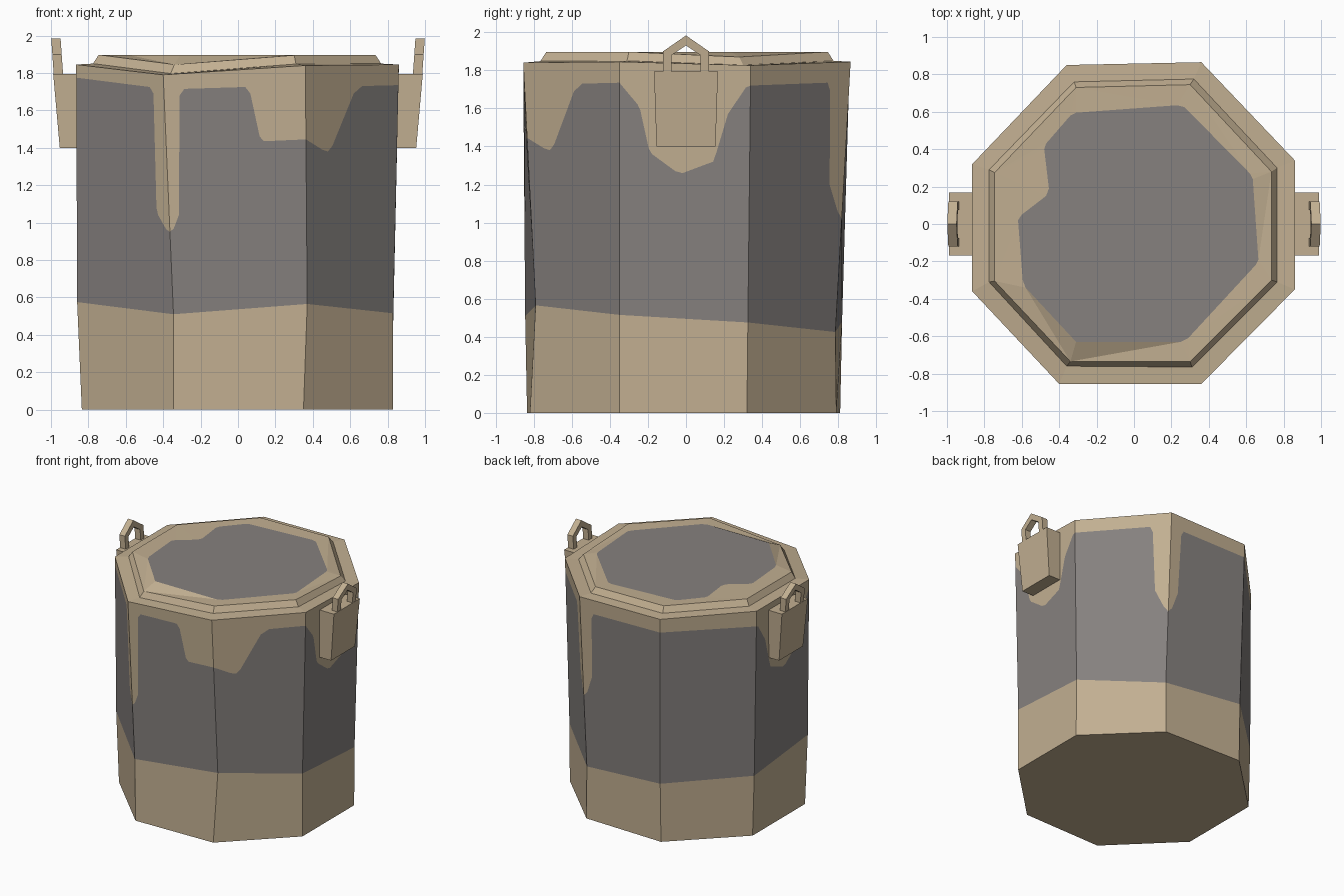
import bpy, bmesh
from mathutils import Vector as V

if "Cube" in bpy.data.objects:
    bpy.data.objects.remove(bpy.data.objects["Cube"])


def material(name, rgb):
    m = bpy.data.materials.new(name)
    m.diffuse_color = (*rgb, 1)
    m.use_nodes = True
    m.node_tree.nodes["Principled BSDF"].inputs["Base Color"].default_value = m.diffuse_color
    return m


TAN, GREY = 0, 1
MATS = [material("tan_paint", (0.54, 0.43, 0.285)),
        material("grey_metal", (0.238, 0.220, 0.211))]


def finish(bm, name):
    bmesh.ops.remove_doubles(bm, verts=bm.verts, dist=0.0005)
    me = bpy.data.meshes.new(name)
    bm.to_mesh(me)
    bm.free()
    for m in MATS:
        me.materials.append(m)
    ob = bpy.data.objects.new(name, me)
    bpy.context.collection.objects.link(ob)
    return ob


def add_face(bm, pts, mat=TAN):
    f = bm.faces.new([bm.verts.new(p) for p in pts])
    f.material_index = mat


def band(bm, low, high, mat=TAN):
    n = len(low)
    for i in range(n):
        j = (i + 1) % n
        add_face(bm, (low[i], low[j], high[j], high[i]), mat)


def ring(xy, z):
    zs = z if isinstance(z, list) else [z] * len(xy)
    return [V((x, y, h)) for (x, y), h in zip(xy, zs)]


# Eight-sided rings, counter-clockwise from the front left corner
bottom = ring([(-.345, -.835), (.35, -.82), (.83, -.35), (.83, .32),
               (.35, .79), (-.34, .81), (-.835, .33), (-.835, -.35)], 0)
middle = ring([(-.345, -.845), (.37, -.79), (.83, -.35), (.83, .325),
               (.35, .785), (-.34, .82), (-.85, .33), (-.86, -.35)],
              [.51, .565, .515, .475, .425, .48, .495, .575])
rim = ring([(-.40, -.855), (.36, -.855), (.86, -.35), (.86, .34),
            (.36, .865), (-.36, .85), (-.865, .32), (-.865, -.36)],
           [1.79, 1.84, 1.845, 1.826, 1.845, 1.845, 1.845, 1.845])
lid_low = ring([(-.36, -.76), (.31, -.765), (.765, -.31), (.765, .30),
                (.32, .775), (-.32, .76), (-.775, .29), (-.775, -.31)],
               [1.797, 1.848, 1.85, 1.828, 1.85, 1.85, 1.85, 1.85])
lid_high = ring([(-.34, -.735), (.30, -.735), (.735, -.30), (.735, .28),
                 (.30, .745), (-.31, .73), (-.745, .275), (-.745, -.305)],
                [1.845, 1.895, 1.897, 1.87, 1.897, 1.897, 1.897, 1.897])

# Lower edge of the paint drips: height at each corner, then (u, z) per side
corner_z = [.95, 1.445, 1.735, 1.72, 1.02, 1.735, 1.72, 1.775]
side_drip = [(.14, 1.62), (.16, 1.59), (.225, 1.39), (.25, 1.36), (.43, 1.27),
             (.485, 1.26), (.72, 1.32), (.745, 1.37), (.83, 1.57), (.965, 1.71)]
drips = [
    [(.03, .97), (.07, 1.04), (.11, 1.68), (.145, 1.715), (.575, 1.725),
     (.61, 1.69), (.67, 1.46), (.70, 1.435)],
    [(.18, 1.39), (.24, 1.38), (.29, 1.41), (.52, 1.69), (.61, 1.73)],
    side_drip,
    [(.78, 1.735), (.81, 1.69), (.85, 1.20), (.95, 1.06)],
    [(.05, 1.06), (.12, 1.20), (.14, 1.69), (.17, 1.73)],
    [],
    [(1 - u, z) for u, z in reversed(side_drip)],
    [(.84, 1.725), (.88, 1.69), (.865, 1.08), (.88, 1.04), (.96, .965)],
]


def on_side(i, u, z):
    def edge(k):
        a, b = middle[k % 8], rim[k % 8]
        return a.lerp(b, (z - a.z) / (b.z - a.z))
    return edge(i).lerp(edge(i + 1), u)


# Barrel body: base, painted foot, grey wall with drips, rim
bm = bmesh.new()
add_face(bm, bottom[::-1])
band(bm, bottom, middle)
for i in range(8):
    j = (i + 1) % 8
    line = [on_side(i, u, z) for u, z in
            [(0, corner_z[i])] + drips[i] + [(1, corner_z[j])]]
    add_face(bm, [middle[i], middle[j]] + line[::-1], GREY)
    add_face(bm, line + [rim[j], rim[i]])
band(bm, rim, lid_low)
finish(bm, "barrel_body")

# Lid: chamfered edge, painted border, worn grey centre
worn = ring([(-.31, -.63), (.25, -.63), (.29, -.61), (.65, -.22), (.665, -.19),
             (.635, .24), (.62, .27), (.27, .625), (.23, .635), (-.31, .595),
             (-.34, .58), (-.47, .43), (-.48, .40), (-.455, .19), (-.47, .15),
             (-.60, .05), (-.62, .02), (-.595, -.30), (-.58, -.34)], 1.895)
bm = bmesh.new()
edges = []
for loop in (lid_high, worn):
    vs = [bm.verts.new(p) for p in loop]
    edges += [bm.edges.new((vs[k - 1], vs[k])) for k in range(len(vs))]
bmesh.ops.triangle_fill(bm, edges=edges, use_beauty=True, normal=(0, 0, 1))
for f in bm.faces:
    f.normal_update()
    if f.normal.z < 0:
        f.normal_flip()
add_face(bm, worn, GREY)
band(bm, lid_low, lid_high)
finish(bm, "lid")


def prism(name, inner, outer, hole=None):
    """Solid between two matching outlines, optionally with a hole strip."""
    bm = bmesh.new()
    add_face(bm, inner[::-1])
    add_face(bm, outer)
    band(bm, inner, outer)
    bmesh.ops.remove_doubles(bm, verts=bm.verts, dist=0.0005)
    bmesh.ops.recalc_face_normals(bm, faces=bm.faces)
    return finish(bm, name)


# Lug blocks and house-shaped handle loops on both sides
half = [(-.12, 1.785), (-.12, 1.90), (0, 1.983), (.12, 1.90), (.12, 1.785)]
hole = [(.075, 1.785), (.075, 1.88), (0, 1.93), (-.075, 1.88), (-.075, 1.785)]
for side, s in (("right", 1), ("left", -1)):
    prism(side + "_lug",
          [V((s * .80, y, z)) for y, z in
           [(-.155, 1.40), (.155, 1.40), (.168, 1.795), (-.168, 1.795)]],
          [V((s * (.953 if z < 1.5 else .988), y, z)) for y, z in
           [(-.155, 1.40), (.155, 1.40), (.168, 1.795), (-.168, 1.795)]])
    arch = half + hole
    lean = [(z - 1.79) * .07 for _, z in arch]
    prism(side + "_handle",
          [V((s * (.935 + d), y, z)) for (y, z), d in zip(arch, lean)],
          [V((s * (.985 + d), y, z)) for (y, z), d in zip(arch, lean)])
